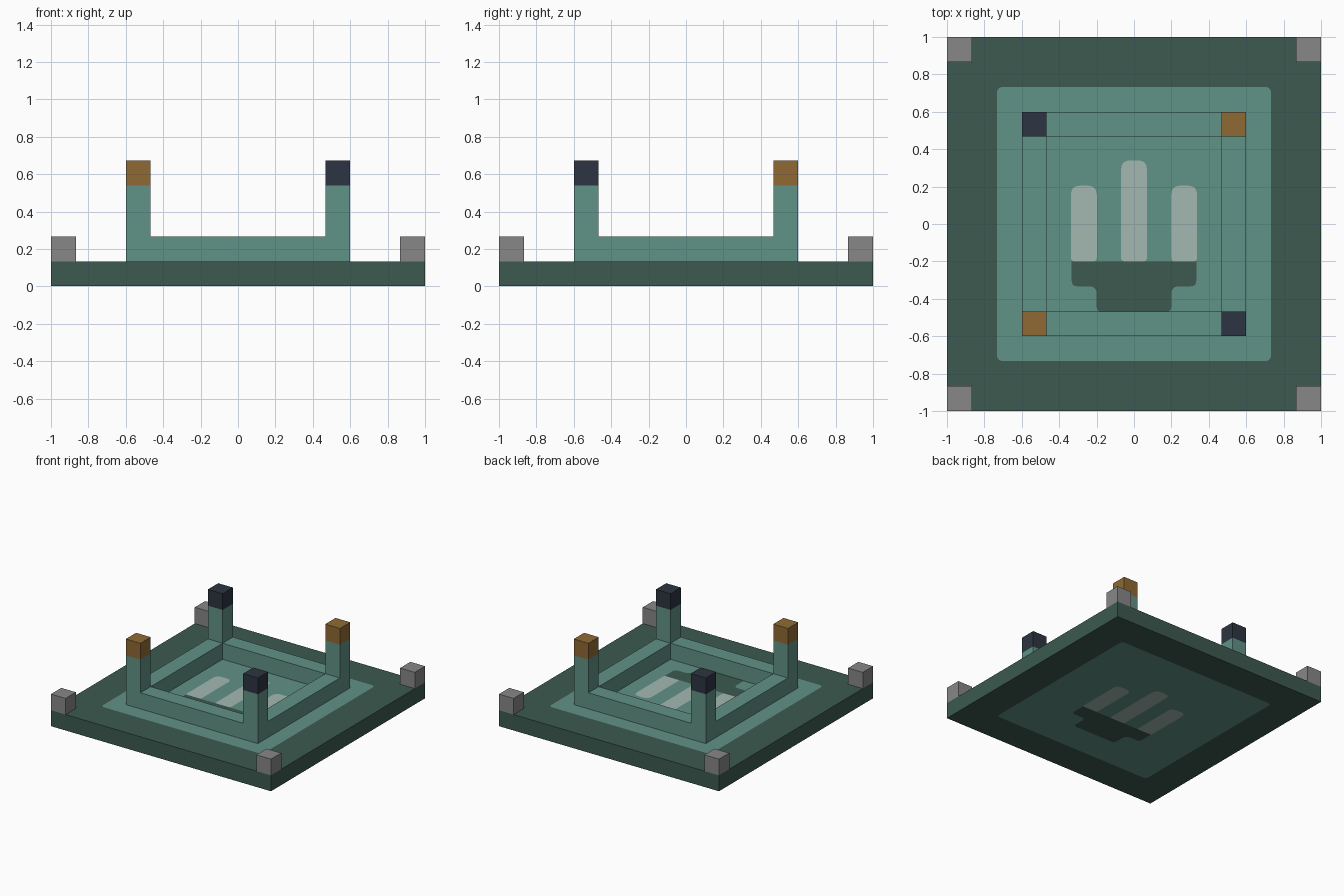
import bpy
import bmesh
from mathutils import Vector

cube = bpy.data.objects.get("Cube")
if cube:
    bpy.data.objects.remove(cube, do_unlink=True)


def material(name, *rgb):
    """Flat material from 0-255 display values, converted to linear."""
    lin = [((c / 255 + 0.055) / 1.055) ** 2.4 for c in rgb] + [1.0]
    m = bpy.data.materials.new(name)
    m.use_nodes = True
    m.diffuse_color = lin
    m.node_tree.nodes["Principled BSDF"].inputs["Base Color"].default_value = lin
    return m


dark_green = material("dark_green", 60, 90, 79)
teal = material("teal", 96, 146, 134)
pale = material("pale_green", 163, 184, 177)
grey = material("grey", 135, 135, 135)
brown = material("brown", 143, 106, 52)
navy = material("navy", 45, 53, 66)


def finish(name, bm, mat):
    mesh = bpy.data.meshes.new(name)
    bm.to_mesh(mesh)
    bm.free()
    mesh.materials.append(mat)
    obj = bpy.data.objects.new(name, mesh)
    bpy.context.collection.objects.link(obj)


def box(name, centre, size, mat):
    bm = bmesh.new()
    bmesh.ops.create_cube(bm, size=1)
    bmesh.ops.scale(bm, vec=size, verts=bm.verts)
    bmesh.ops.translate(bm, vec=centre, verts=bm.verts)
    finish(name, bm, mat)


def rounded(corners, steps=5):
    """Outline with each (x, y, radius) corner rounded off."""
    pts = []
    for i, (x, y, r) in enumerate(corners):
        p = Vector((x, y))
        if r == 0:
            pts.append(p)
            continue
        a = p + (Vector(corners[i - 1][:2]) - p).normalized() * r
        b = p + (Vector(corners[(i + 1) % len(corners)][:2]) - p).normalized() * r
        for k in range(steps + 1):
            t = k / steps
            pts.append(a * (1 - t) ** 2 + p * 2 * t * (1 - t) + b * t * t)
    return pts


def rectangle(x0, x1, y0, y1, r_low, r_high):
    return [(x0, y0, r_low), (x1, y0, r_low), (x1, y1, r_high), (x0, y1, r_high)]


def plate(name, corners, z, up, mat):
    bm = bmesh.new()
    verts = [bm.verts.new((p.x, p.y, z)) for p in rounded(corners)]
    bm.faces.new(verts if up else verts[::-1])
    finish(name, bm, mat)


U = 2 / 15           # width of every post and beam
GAP = 0.003          # step between painted layers
TOP = U              # top of the slab
POST = 0.6 - U / 2   # post centre
CORNER = 1 - U / 2

# Slab
box("base_slab", (0, 0, (TOP + GAP) / 2), (2, 2, TOP - GAP), dark_green)

# Painted panel and emblem, on both faces of the slab
half_palm = [(0.2, -0.47, 0.03), (0.2, -0.333, 0.04),
             (0.333, -0.333, 0.03), (0.333, -0.2, 0)]
palm = half_palm + [(-x, y, r) for x, y, r in reversed(half_palm)]
for side, z, step in (("top", TOP, GAP), ("bottom", GAP, -GAP)):
    up = step > 0
    panel_z = z + step / 2
    emblem_z = z + step
    plate(side + "_panel", rectangle(-0.733, 0.733, -0.733, 0.733, 0.035, 0.035),
          panel_z, up, teal)
    plate(side + "_emblem_base", palm, emblem_z, up, dark_green)
    for label, x, tip in (("left", 0.268, 0.205), ("middle", 0, 0.34), ("right", -0.268, 0.205)):
        plate(f"{side}_emblem_{label}_bar",
              rectangle(x - 0.069, x + 0.069, -0.2, tip, 0.02, 0.05),
              emblem_z, up, pale)

# Square frame of low beams
for s, fb, lr in ((-1, "front", "right"), (1, "back", "left")):
    box(fb + "_beam", (0, s * POST, TOP + U / 2), (1.2 - 2 * U, U, U), teal)
    box(lr + "_beam", (s * POST, 0, TOP + U / 2), (U, 1.2 - 2 * U, U), teal)

# Posts with coloured caps, and corner blocks
POST_H = 0.54 - TOP
for sx, lr in ((-1, "right"), (1, "left")):
    for sy, fb in ((-1, "front"), (1, "back")):
        tag = f"{fb}_{lr}"
        box(tag + "_post", (sx * POST, sy * POST, TOP + POST_H / 2), (U, U, POST_H), teal)
        box(tag + "_cap", (sx * POST, sy * POST, 0.54 + U / 2), (U, U, U),
            brown if sx == sy else navy)
        box(tag + "_corner_block", (sx * CORNER, sy * CORNER, TOP + U / 2), (U, U, U), grey)
